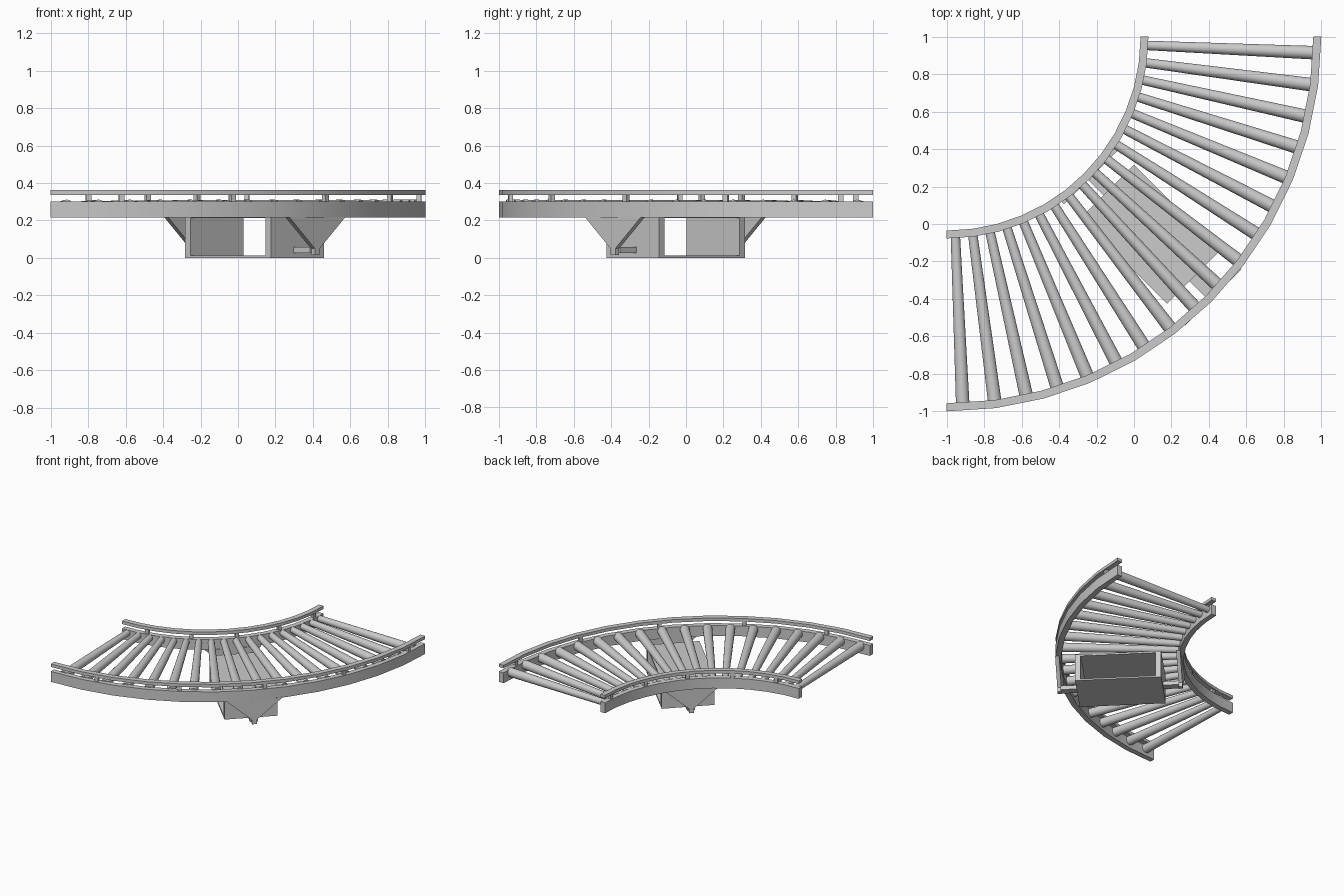
import bpy, bmesh
from math import radians, cos, sin
from mathutils import Matrix

if "Cube" in bpy.data.objects:
    bpy.data.objects.remove(bpy.data.objects["Cube"])

SEGMENTS = 12


def frame(deg):
    """Local frame at the bend centre: x = radial, y = tangential."""
    return Matrix.Translation((-1, 1, 0)) @ Matrix.Rotation(-radians(deg), 4, 'Z')


def finish(bm, name, smooth=False):
    bmesh.ops.recalc_face_normals(bm, faces=bm.faces[:])
    mesh = bpy.data.meshes.new(name)
    bm.to_mesh(mesh)
    bm.free()
    ob = bpy.data.objects.new(name, mesh)
    bpy.context.collection.objects.link(ob)
    if smooth:
        bpy.ops.object.select_all(action='DESELECT')
        ob.select_set(True)
        bpy.context.view_layer.objects.active = ob
        bpy.ops.object.shade_smooth_by_angle(angle=radians(35))
    return ob


def arc_rail(name, r0, r1, z0, z1):
    """Rectangular section swept through a quarter turn."""
    bm = bmesh.new()
    rings = []
    for i in range(SEGMENTS + 1):
        a = radians(90 * i / SEGMENTS)
        rings.append([bm.verts.new((-1 + r * cos(a), 1 - r * sin(a), z))
                      for r, z in ((r0, z0), (r1, z0), (r1, z1), (r0, z1))])
    for a, b in zip(rings, rings[1:]):
        for k in range(4):
            bm.faces.new((a[k], a[(k + 1) % 4], b[(k + 1) % 4], b[k]))
    bm.faces.new(rings[0])
    bm.faces.new(rings[-1])
    finish(bm, name, True)


def box(name, deg, r, t, z):
    """Box given by (min, max) ranges in the local frame."""
    bm = bmesh.new()
    size = Matrix.Diagonal((r[1] - r[0], t[1] - t[0], z[1] - z[0], 1))
    mid = Matrix.Translation((sum(r) / 2, sum(t) / 2, sum(z) / 2))
    bmesh.ops.create_cube(bm, size=1, matrix=frame(deg) @ mid @ size)
    finish(bm, name)


def plate(name, r0, r1, outline):
    """Upright plate: (tangential, z) outline extruded along the radius."""
    bm = bmesh.new()
    rings = [[bm.verts.new(frame(45) @ Matrix.Translation((r, t, z)).to_translation())
              for t, z in outline] for r in (r0, r1)]
    for ring in rings:
        bm.faces.new(ring)
    n = len(outline)
    for k in range(n):
        bm.faces.new((rings[0][k], rings[0][(k + 1) % n],
                      rings[1][(k + 1) % n], rings[1][k]))
    finish(bm, name)


# Side rails, guard rails and guard posts
for side, r0, r1 in (("inner", 1.035, 1.077), ("outer", 1.957, 2.0)):
    arc_rail(side + "_side_rail", r0, r1, 0.215, 0.30)
    arc_rail(side + "_guard_rail", r0, r1, 0.337, 0.362)
    m = (r0 + r1) / 2 - 0.004
    for i in range(5):
        box(f"{side}_guard_post_{i}", 5 + 18.5 * i,
            (m - 0.012, m + 0.012), (-0.014, 0.014), (0.295, 0.34))

# Tapered rollers
for i in range(18):
    bm = bmesh.new()
    place = frame(2.5 + 5 * i) @ Matrix.Translation((1.515, 0, 0.275)) \
        @ Matrix.Rotation(radians(90), 4, 'Y')
    bmesh.ops.create_cone(bm, cap_ends=True, segments=20, radius1=0.025,
                          radius2=0.036, depth=0.895, matrix=place)
    finish(bm, f"roller_{i}", True)

# Drive housing: open-sided box under the middle of the bend
R0, R1, C, W = 1.19, 1.84, 0.023, 0.2
span = (C - W, C + W)
box("housing_base", 45, (R0, R1), span, (0, 0.013))
box("housing_top", 45, (R0, R1), span, (0.212, 0.226))
box("housing_inner_wall", 45, (R0, R0 + 0.042), span, (0.012, 0.213))
box("housing_outer_wall", 45, (R1 - 0.042, R1), span, (0.012, 0.213))

# Triangular support plates under the rails, with tie bars to the housing
vee = [(C - 0.212, 0.218), (C - 0.018, 0.05), (C - 0.018, 0.015),
       (C + 0.018, 0.015), (C + 0.018, 0.05), (C + 0.212, 0.218)]
plate("inner_support_plate", 1.045, 1.075, vee)
plate("outer_support_plate", 1.96, 1.99, vee)
box("inner_tie_bar", 45, (1.07, R0 + 0.01), (C - 0.03, C + 0.03), (0.025, 0.058))
box("outer_tie_bar", 45, (R1 - 0.01, 1.965), (C - 0.03, C + 0.03), (0.025, 0.058))
